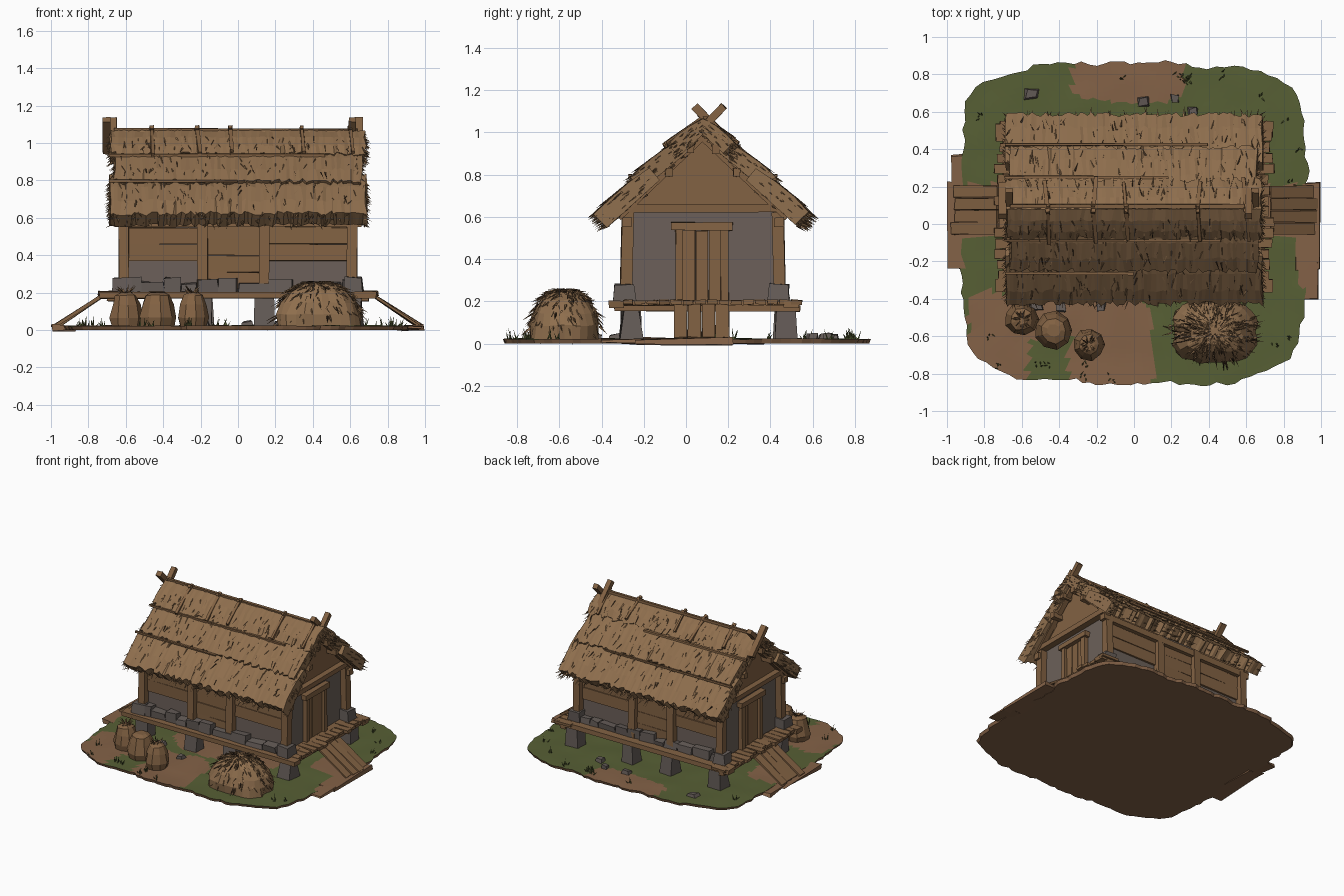
import bpy, bmesh, math, random
from mathutils import Vector, Matrix, noise

random.seed(7)
rnd = random.uniform
if "Cube" in bpy.data.objects:
    bpy.data.objects.remove(bpy.data.objects["Cube"], do_unlink=True)


def material(name, *rgb):
    mat = bpy.data.materials.new(name)
    mat.use_nodes = True
    mat.diffuse_color = (*rgb, 1)
    bsdf = mat.node_tree.nodes["Principled BSDF"]
    bsdf.inputs["Base Color"].default_value = (*rgb, 1)
    bsdf.inputs["Roughness"].default_value = 0.9
    return mat


thatch = material("thatch", 0.27, 0.155, 0.074)
wood = material("weathered wood", 0.225, 0.122, 0.056)
stone = material("grey stone", 0.13, 0.108, 0.097)
plaster = material("grey plaster", 0.15, 0.118, 0.1)
grass = material("grass", 0.095, 0.115, 0.035)
dirt = material("dirt", 0.23, 0.122, 0.063)
dark = material("dark straw", 0.05, 0.028, 0.015)
MID = 0.08  # y of the ridge and the hut's centre line


def finish(name, bm, *mats):
    bmesh.ops.recalc_face_normals(bm, faces=bm.faces)
    mesh = bpy.data.meshes.new(name)
    bm.to_mesh(mesh)
    bm.free()
    for mat in mats:
        mesh.materials.append(mat)
    obj = bpy.data.objects.new(name, mesh)
    bpy.context.collection.objects.link(obj)
    return obj


def box(name, low, high, mat, rough=0.004, taper=1.0):
    """Hand-hewn block between two corners."""
    low, high = Vector(low), Vector(high)
    bm = bmesh.new()
    bmesh.ops.create_cube(bm, size=1)
    for v in bm.verts:
        if v.co.z > 0:
            v.co.xy *= taper
        v.co = (low + high) / 2 + v.co * (high - low)
        v.co += Vector((rnd(-rough, rough) for _ in range(3)))
    return finish(name, bm, mat)


def beam(name, a, b, width, height, mat=wood, rough=0.003):
    """Timber running from a to b."""
    a, b = Vector(a), Vector(b)
    along = b - a
    turn = along.to_track_quat('X', 'Z').to_matrix()
    bm = bmesh.new()
    bmesh.ops.create_cube(bm, size=1)
    for v in bm.verts:
        local = v.co * Vector((along.length, width, height))
        v.co = (a + b) / 2 + turn @ local + Vector((rnd(-rough, rough) for _ in range(3)))
    return finish(name, bm, mat)


def spikes(name, blades, *mats):
    """Slender three-sided blades: (base, vector, radius, material slot)."""
    bm = bmesh.new()
    for base, vec, radius, slot in blades:
        side = vec.cross(Vector((rnd(-1, 1), rnd(-1, 1), rnd(-1, 1)))).normalized()
        ring = [bm.verts.new(base + Matrix.Rotation(k * math.tau / 3, 3, vec) @ side * radius)
                for k in range(3)]
        tip = bm.verts.new(base + vec)
        bm.faces.new(ring).material_index = slot
        for k in range(3):
            bm.faces.new((ring[k], ring[k - 1], tip)).material_index = slot
    return finish(name, bm, *mats)


# Ground: irregular slab with dirt patches
patches = [(-0.72, -0.62, 0.17, 0.25), (-0.5, -0.5, 0.2, 0.12), (-0.12, -0.68, 0.22, 0.3),
           (-0.02, 0.78, 0.3, 0.13), (-0.85, 0.07, 0.22, 0.14), (0.85, 0.07, 0.22, 0.14),
           (0, -0.1, 0.45, 0.22)]


def is_dirt(p):
    wobble = 1 + 0.6 * noise.noise(p * 6)
    return any(((p.x - x) / w) ** 4 + ((p.y - y) / h) ** 4 < wobble for x, y, w, h in patches)


def ground_point(angle, t):
    c, s = math.cos(angle), math.sin(angle)
    radius = (abs(c / 0.92) ** 5 + abs(s / 0.86) ** 5) ** -0.2
    edge = noise.noise(Vector((c, s, 0)) * 4) * 0.05 + noise.noise(Vector((c, s, 1)) * 18) * 0.025
    return Vector((c, s, 0)) * (radius + edge) * t


bm = bmesh.new()
SEG, RINGS = 150, 36
rings = []
for r in range(1, RINGS + 1):
    ring = [ground_point(math.tau * i / SEG, r / RINGS) for i in range(SEG)]
    for p in ring:
        p.z = 0.022 + 0.006 * noise.noise(p * 5)
    rings.append([bm.verts.new(p) for p in ring])
rings.append([bm.verts.new(Vector((v.co.x, v.co.y, 0)) * 0.99) for v in rings[-1]])
bm.faces.new(rings[0])
bm.faces.new(rings[-1]).material_index = 1
for r, (inner, outer) in enumerate(zip(rings, rings[1:])):
    for i in range(SEG):
        face = bm.faces.new((inner[i - 1], inner[i], outer[i], outer[i - 1]))
        face.material_index = int(r == RINGS - 1 or is_dirt(face.calc_center_median()))
finish("ground", bm, grass, dirt)

for side in (-1, 1):
    box("path_slab", (side * 0.86, -0.24, 0.002), (side * 0.99, 0.22, 0.022), dirt, 0.012)
box("path_slab_left_edge", (0.88, -0.4, 0.002), (0.98, -0.2, 0.018), dirt, 0.01)
box("path_slab_right_edge", (-0.97, 0.18, 0.002), (-0.88, 0.37, 0.02), dirt, 0.01)

# Stone legs and base stones under the walls
bays = (-0.61, -0.19, 0.14, 0.61)
for y in (-0.26, 0.47):
    for x in bays:
        box("stone_leg", (x - 0.055, y - 0.05, 0.01), (x + 0.055, y + 0.05, 0.175), stone, 0.01, 0.8)
for y in (-0.29, 0.44):
    x = -0.65
    while x < 0.6:
        width = rnd(0.08, 0.17)
        box("base_stone", (x, y - 0.035, 0.2), (min(x + width, 0.66), y + 0.035, rnd(0.24, 0.28)), stone, 0.008, 0.94)
        x += width
    for side in (-1, 1):
        box("corner_stone", (side * 0.57, y - 0.05, 0.2), (side * 0.67, y + 0.05, 0.28), stone, 0.007, 0.9)
for k in range(9):
    x, y = rnd(-0.6, 0.5), random.choice((-0.42, 0.62)) + rnd(-0.06, 0.06)
    box("loose_stone", (x, y, 0.015), (x + rnd(0.04, 0.08), y + 0.05, 0.045), stone, 0.008, 0.8)

# Raised floor, edge beams, end planks and ramps
box("floor", (-0.64, -0.29, 0.175), (0.64, 0.45, 0.205), wood)
for y in (-0.33, 0.5):
    beam("edge_beam", (-0.74, y, 0.187), (0.74, y, 0.187), 0.07, 0.035)
for side in (-1, 1):
    beam("end_joist", (side * 0.68, -0.34, 0.168), (side * 0.68, 0.54, 0.168), 0.04, 0.03)
    for k in range(15):
        y = -0.3 + k * 0.057
        box("deck_plank", (side * 0.6, y, 0.185), (side * rnd(0.715, 0.75), y + 0.05, 0.207), wood)
    for k in range(4):
        y = -0.025 + k * 0.066
        beam("ramp_plank", (side * 0.73, y, 0.18), (side * rnd(0.95, 0.98), y, 0.025), 0.062, 0.016)

# Walls, posts and rails
box("wall_core", (-0.59, -0.26, 0.2), (0.59, 0.42, 0.66), plaster, 0)
for y, out in ((-0.265, -1), (0.425, 1)):
    for x in bays:
        beam("wall_post", (x, y + out * 0.02, 0.2), (x, y + out * 0.01, 0.62), 0.055, 0.055)
    beam("top_rail", (-0.66, y + out * 0.015, 0.575), (0.66, y + out * 0.015, 0.575), 0.045, 0.045)
    for b, (left, right) in enumerate(zip(bays, bays[1:])):
        z = 0.22 if b == 1 else 0.37
        while z < 0.55:
            box("wall_board", (left, y - 0.008, z), (right, y + 0.008, z + 0.088), wood, 0.003)
            z += 0.09

# Gable ends with doors
for side in (-1, 1):
    def end(y, z, out=0.0):
        return (side * (0.6 + out), y, z)
    bm = bmesh.new()
    tri = [bm.verts.new(end(MID + d, z)) for d, z in ((-0.37, 0.63), (0.37, 0.63), (0, 0.99))]
    face = bm.faces.new(tri)
    moved = bmesh.ops.extrude_face_region(bm, geom=[face])["geom"]
    bmesh.ops.translate(bm, verts=[g for g in moved if isinstance(g, bmesh.types.BMVert)],
                        vec=(side * -0.03, 0, 0))
    finish("gable_wall", bm, wood)
    beam("tie_beam", end(-0.31, 0.64, 0.02), end(0.47, 0.64, 0.02), 0.05, 0.035)
    for d in (-1, 1):
        beam("gable_rafter", end(MID + d * 0.4, 0.6, 0.03), end(MID, 0.98, 0.03), 0.04, 0.035)
        for off, z in ((0.16, 0.81), (0.06, 0.92)):
            beam("purlin_end", end(MID + d * off, z), end(MID + d * off, z, 0.08), 0.035, 0.04)
        jamb = MID - 0.005 + d * 0.108
        beam("door_jamb", end(jamb, 0.2, 0.005), end(jamb, 0.54, 0.005), 0.035, 0.035)
    beam("door_lintel", end(-0.07, 0.555, 0.01), end(0.22, 0.555, 0.01), 0.045, 0.038)
    for k in range(3):
        y = -0.015 + k * 0.062
        box("door_plank", end(y, 0.205, -0.02), end(y + 0.058, 0.535, 0.003), wood, 0.002)

# Thatched roof: three overlapping courses on each slope
straws = []


def thatch_course(name, side, top, bottom, thick, half):
    top, bottom = (Vector((0, MID + side * d, z)) for d, z in (top, bottom))
    down = (bottom - top).normalized()
    normal = Vector((0, side * -down.z, abs(down.y)))
    length = (bottom - top).length
    bm = bmesh.new()
    cols, columns = 72, []
    for i in range(cols + 1):
        x = (i / cols * 2 - 1) * half
        reach = length + rnd(-0.022, 0.014)
        points = [top + down * reach * t + normal * (0.012 * math.sin(math.pi * t) + rnd(-0.004, 0.005))
                  for t in (0, 0.35, 0.7, 1)]
        points += [top + down * (reach - 0.01) - normal * thick, top - normal * thick * 0.8]
        columns.append([bm.verts.new(p + Vector((x + rnd(-0.008, 0.008), 0, 0))) for p in points])
    for a, b in zip(columns, columns[1:]):
        for k in range(len(a)):
            bm.faces.new((a[k - 1], a[k], b[k], b[k - 1]))
    bm.faces.new(columns[0])
    bm.faces.new(columns[-1])
    finish(name, bm, thatch)
    # loose straws on the surface, along the edge and at both ends
    for k in range(210):
        x, t = rnd(-half, half), rnd(0.25, 0.8)
        lift, lay = 0.008, down * rnd(0.03, 0.07) + Vector((rnd(-0.02, 0.02), 0, 0)) + normal * 0.006
        slot = int(random.random() < 0.2)
        if k % 3 == 0:
            t, lift, slot = 0.96, rnd(-thick, 0), 0
        elif k % 3 == 1:
            x, lift, slot = random.choice((-1, 1)) * (half - 0.01), rnd(-thick, 0), 0
            t = rnd(0.05, 1)
            lay = down * rnd(0.02, 0.05) + Vector((math.copysign(rnd(0.015, 0.04), x), 0, 0))
        base = top + down * length * t + normal * lift + Vector((x, 0, 0))
        straws.append((base, lay, rnd(0.003, 0.008), slot))


for side in (-1, 1):
    thatch_course("lower_thatch", side, (0.25, 0.83), (0.51, 0.62), 0.09, 0.685)
    thatch_course("middle_thatch", side, (0.09, 0.975), (0.335, 0.795), 0.08, 0.66)
    thatch_course("upper_thatch", side, (0, 1.065), (0.16, 0.94), 0.07, 0.68)
    for x in (-0.46, -0.22, -0.04, 0.34, 0.6):
        drop = rnd(0.12, 0.19)
        beam("ridge_tie", (x, MID - side * 0.02, 1.085),
             (x + rnd(-0.02, 0.02), MID + side * drop, 1.085 - drop * 0.8), 0.02, 0.018)
    for d, z in ((0.17, 0.935), (0.345, 0.795)):
        beam("thatch_rod", (-0.69, MID + side * d, z), (rnd(-0.1, 0.6), MID + side * d, z), 0.014, 0.014)
    # crossed ridge timbers at both ends
    for x in (-0.685, 0.63):
        beam("crossed_timber", (x + side * 0.018, MID + 0.03 - side * 0.1, 0.95),
             (x + side * 0.018, MID + 0.03 + side * 0.07, 1.125), 0.04, 0.035)
beam("ridge_pole", (-0.66, MID + 0.015, 1.07), (0.64, MID + 0.015, 1.065), 0.022, 0.02)
spikes("thatch_straws", straws, thatch, dark)


def lathe(name, centre, profile, sides, mat, squareness=2, stretch=1.0, rough=0.006):
    """Rough turned shape from (radius, height) pairs."""
    bm = bmesh.new()
    loops = []
    for radius, z in profile:
        loop = []
        for i in range(sides):
            c, s = math.cos(math.tau * i / sides), math.sin(math.tau * i / sides)
            r = radius * (abs(c) ** squareness + abs(s) ** squareness) ** (-1 / squareness) + rnd(-rough, rough)
            loop.append(bm.verts.new(Vector(centre) + Vector((c * r * stretch, s * r, z + rnd(-rough, rough) / 2))))
        loops.append(loop)
    for a, b in zip(loops, loops[1:]):
        for i in range(sides):
            bm.faces.new((a[i - 1], a[i], b[i], b[i - 1]))
    bm.faces.new(loops[0])
    bm.faces.new(loops[-1])
    return finish(name, bm, mat)


# Haystack
hay = Vector((0.43, -0.575, 0.015))
lathe("haystack", hay, ((0.165, 0), (0.165, 0.07), (0.145, 0.13), (0.11, 0.19), (0.06, 0.228), (0.02, 0.24)),
      30, thatch, 3, 1.35, 0.01)
blades = []
for k in range(420):
    a, t = rnd(0, math.tau), rnd(0.08, 1)
    out = Vector((math.cos(a) * 1.35, math.sin(a), 0))
    base = hay + out * 0.17 * t + Vector((0, 0, 0.235 * math.sqrt(max(0, 1 - t ** 2.6)) + 0.005))
    lay = out * rnd(0.02, 0.04) + Vector((rnd(-0.02, 0.02), rnd(-0.02, 0.02), 0.012 - 0.05 * t))
    blades.append((base, lay, rnd(0.003, 0.008), int(random.random() < 0.15)))
spikes("hay_straws", blades, thatch, dark)

# Sacks, two of them stuffed with straw
for x, y, size, stuffed in ((-0.6, -0.51, 0.09, True), (-0.43, -0.57, 0.105, False), (-0.24, -0.645, 0.085, True)):
    lathe("sack", (x, y, 0.015), ((size * 0.85, 0), (size, 0.05), (size * 0.85, 0.12),
                                  (size * 0.65, 0.17), (size * 0.35, 0.185)), 9, wood)
    if stuffed:
        tuft = []
        for k in range(26):
            a = rnd(0, math.tau)
            out = Vector((math.cos(a), math.sin(a), rnd(0.3, 1.2)))
            tuft.append((Vector((x, y, 0.185)) + out * 0.01, out * rnd(0.025, 0.05), 0.006, k % 4 // 3))
        spikes("sack_straw", tuft, thatch, dark)

# Grass tufts round the edge
tufts = []
for k in range(26):
    root = ground_point(rnd(0, math.tau), rnd(0.88, 0.97)) + Vector((0, 0, 0.018))
    for n in range(4):
        tufts.append((root + Vector((rnd(-0.02, 0.02), rnd(-0.02, 0.02), 0)),
                      Vector((rnd(-0.02, 0.02), rnd(-0.02, 0.02), rnd(0.02, 0.06))), 0.005, 0))
spikes("grass_tufts", tufts, grass)
